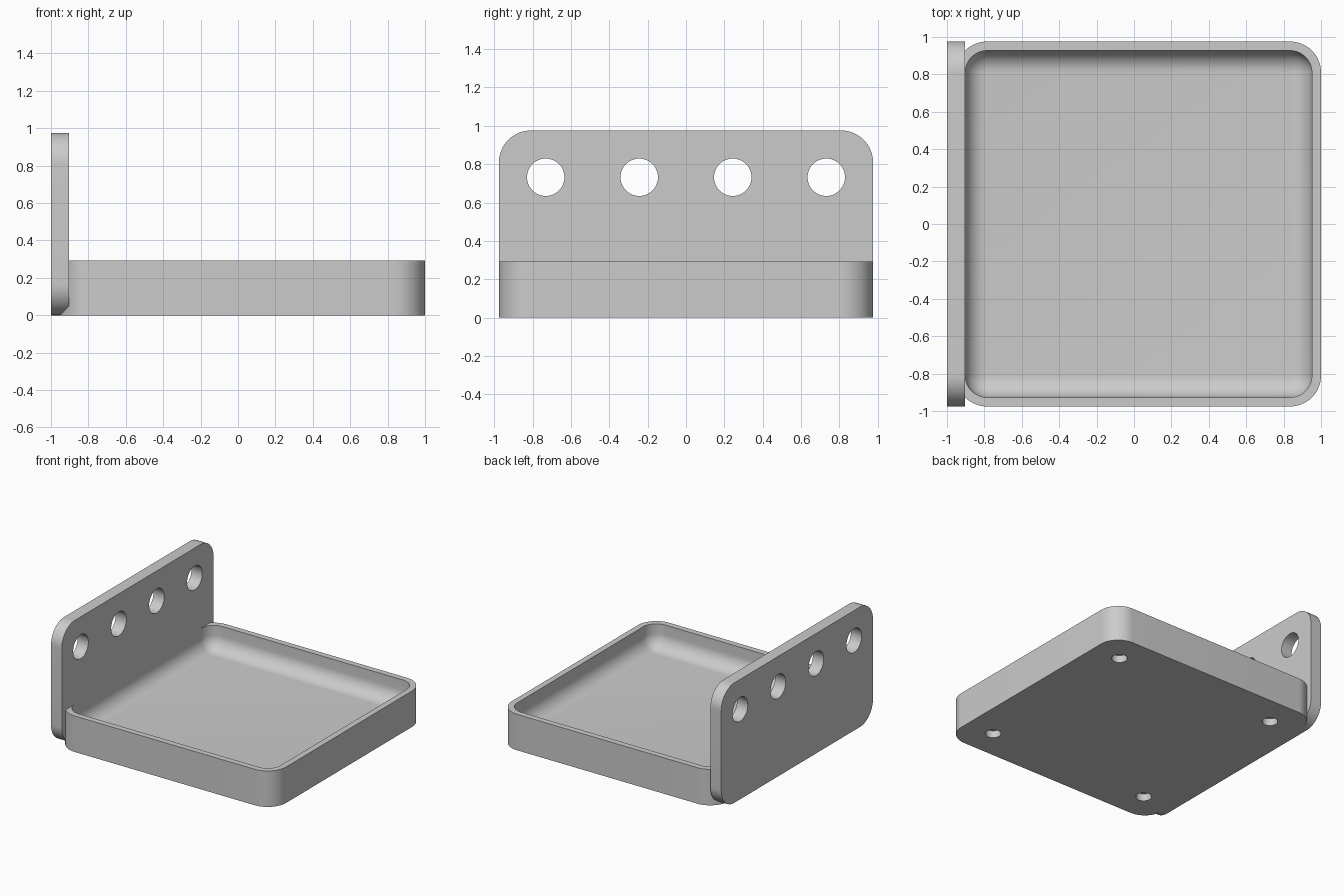
import bpy, bmesh, math
from mathutils import Matrix

cube = bpy.data.objects.get("Cube")
if cube:
    bpy.data.objects.remove(cube, do_unlink=True)

MM = 2 / 205            # design unit: the whole piece is 205 units long
SIZE = 200 * MM         # tray side and plate width
HEIGHT = 30 * MM        # tray height
WALL = 5 * MM
FLOOR = 10 * MM         # tray floor thickness
CORNER = 17 * MM
FILLET = 11.9 * MM
TRAY_X = 1 - SIZE / 2   # tray centre

grey = bpy.data.materials.new("light_grey")
grey.use_nodes = True
grey.diffuse_color = (0.6, 0.6, 0.6, 1)
grey.node_tree.nodes["Principled BSDF"].inputs["Base Color"].default_value = (0.6, 0.6, 0.6, 1)


def rounded_rect(w, h, r, steps=16):
    """Outline of a rounded rectangle, counter-clockwise."""
    pts = []
    for q, (sx, sy) in enumerate([(1, 1), (-1, 1), (-1, -1), (1, -1)]):
        for i in range(steps + 1):
            a = math.pi / 2 * (q + i / steps)
            pts.append((sx * (w / 2 - r) + r * math.cos(a),
                        sy * (h / 2 - r) + r * math.sin(a)))
    return pts


def loft(name, rings, matrix):
    """Skin a stack of (outline, z) rings and cap both ends."""
    bm = bmesh.new()
    loops = [[bm.verts.new((x, y, z)) for x, y in pts] for pts, z in rings]
    for a, b in zip(loops, loops[1:]):
        for i in range(len(a)):
            j = (i + 1) % len(a)
            bm.faces.new((a[i], a[j], b[j], b[i]))
    bm.faces.new(loops[0][::-1])
    bm.faces.new(loops[-1])
    bm.transform(matrix)
    bmesh.ops.recalc_face_normals(bm, faces=bm.faces)
    mesh = bpy.data.meshes.new(name)
    bm.to_mesh(mesh)
    bm.free()
    obj = bpy.data.objects.new(name, mesh)
    bpy.context.collection.objects.link(obj)
    mesh.materials.append(grey)
    return obj


def drill(obj, centres, radius, depth, rotation=(0, 0, 0)):
    """Cut round holes, then smooth the curved faces."""
    for c in centres:
        bpy.ops.mesh.primitive_cylinder_add(vertices=48, radius=radius, depth=depth,
                                            location=c, rotation=rotation)
        cutter = bpy.context.object
        cutter.hide_render = True
        cutter.data.materials.append(grey)
        bpy.ops.object.select_all(action='DESELECT')
        bpy.context.view_layer.objects.active = obj
        obj.select_set(True)
        mod = obj.modifiers.new("hole", 'BOOLEAN')
        mod.operation = 'DIFFERENCE'
        mod.solver = 'EXACT'
        mod.object = cutter
        bpy.ops.object.modifier_apply(modifier=mod.name)
        bpy.data.objects.remove(cutter, do_unlink=True)
    bpy.ops.object.shade_smooth_by_angle(angle=math.radians(30))


# Tray: outer wall, flat rim, inner wall, filleted floor
inner = SIZE - 2 * WALL
outline = rounded_rect(SIZE, SIZE, CORNER)
rings = [(outline, 0), (outline, HEIGHT),
         (rounded_rect(inner, inner, CORNER - WALL), HEIGHT)]
for i in range(13):
    a = math.pi / 2 * i / 12
    inset = FILLET * (1 - math.cos(a))
    rings.append((rounded_rect(inner - 2 * inset, inner - 2 * inset, CORNER - WALL - inset),
                  FLOOR + FILLET * (1 - math.sin(a))))
tray = loft("tray", rings, Matrix.Translation((TRAY_X, 0, 0)))

# Round pockets under the tray: a wide mouth, then a slightly wider undercut
p = 75 * MM
spots = [(TRAY_X + sx * p, sy * p) for sx in (-1, 1) for sy in (-1, 1)]
drill(tray, [(x, y, 0) for x, y in spots], 6 * MM, 12 * MM)

# Upright plate with a row of through holes
outline = rounded_rect(SIZE, SIZE / 2, CORNER)
stand = Matrix.Translation((-1, 0, SIZE / 4)) @ Matrix(
    ((0, 0, 1, 0), (1, 0, 0, 0), (0, 1, 0, 0), (0, 0, 0, 1)))
plate = loft("back_plate", [(outline, 0), (outline, 2 * WALL)], stand)
drill(plate, [(-1 + WALL, k * 25 * MM, 75 * MM) for k in (-3, -1, 1, 3)],
      10 * MM, 40 * MM, (0, math.pi / 2, 0))
